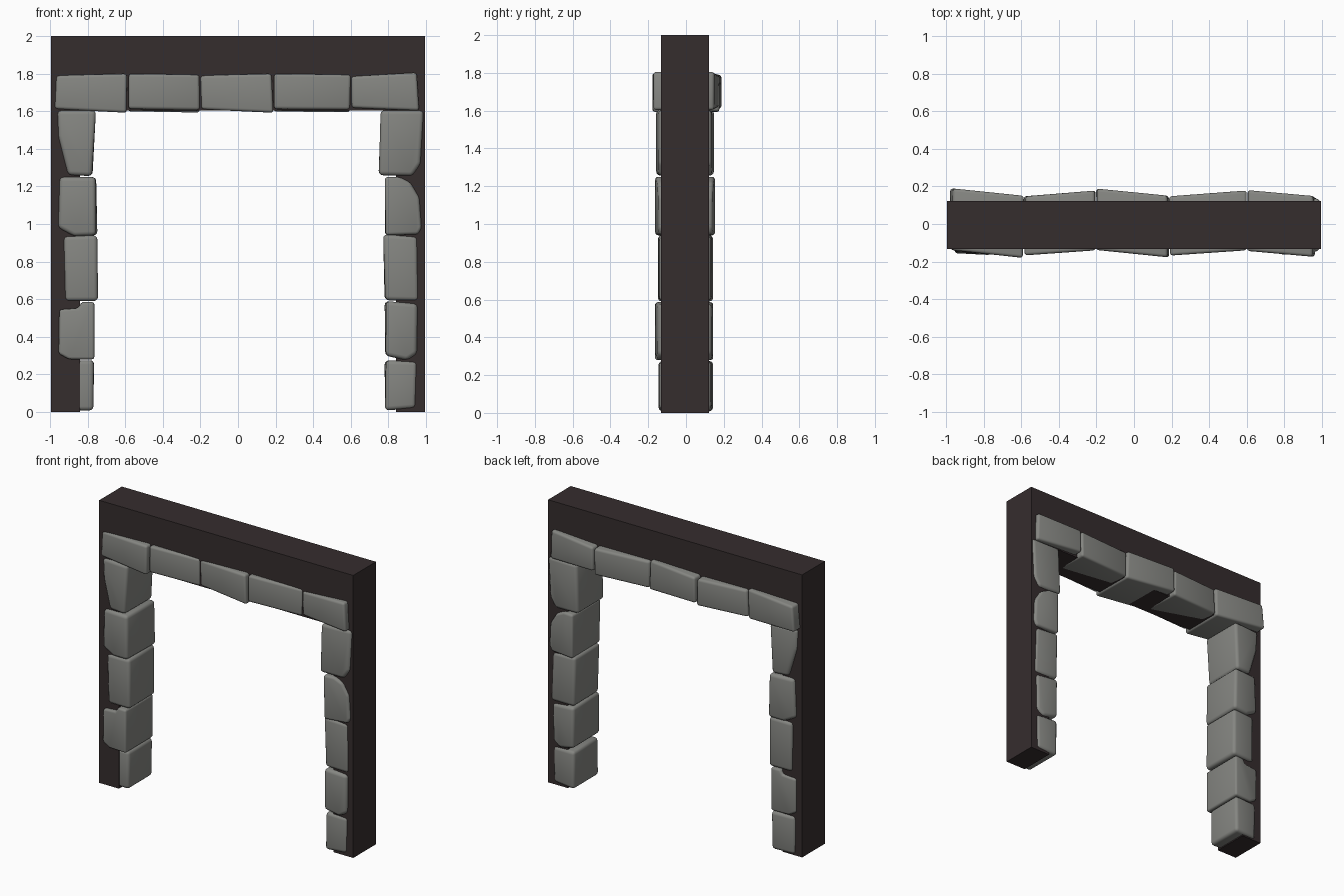
import bpy, bmesh, math, random

random.seed(4)


def material(name, rgb):
    m = bpy.data.materials.new(name)
    m.diffuse_color = (*rgb, 1)
    return m


dark = material("dark mortar", (0.036, 0.026, 0.027))
grey = material("grey stone", (0.235, 0.238, 0.222))


def slab(name, outline, front, back, mat, bevel=0.0, drop=0.0):
    """Extrude an xz outline; front/back are (y at left end, y at right end)."""
    bm = bmesh.new()
    xs = [p[0] for p in outline]
    x0, x1 = min(xs), max(xs)

    def y(pair, x):
        return pair[0] + (pair[1] - pair[0]) * (x - x0) / (x1 - x0)

    def jit():
        return random.uniform(-0.005, 0.005) if bevel else 0

    f = [bm.verts.new((x + jit(), y(front, x), z)) for x, z in outline]
    b = [bm.verts.new((x + jit(), y(back, x), z - drop)) for x, z in outline]
    n = len(f)
    bm.faces.new(f)
    bm.faces.new(b[::-1])
    for i in range(n):
        j = (i + 1) % n
        bm.faces.new((f[j], f[i], b[i], b[j]))
    bmesh.ops.recalc_face_normals(bm, faces=bm.faces)
    if bevel:
        bmesh.ops.bevel(bm, geom=list(bm.edges), offset=bevel, segments=3,
                        profile=0.5, affect='EDGES', clamp_overlap=True)
    me = bpy.data.meshes.new(name)
    bm.to_mesh(me)
    bm.free()
    me.materials.append(mat)
    ob = bpy.data.objects.new(name, me)
    bpy.context.collection.objects.link(ob)
    if bevel:
        bpy.ops.object.select_all(action='DESELECT')
        ob.select_set(True)
        bpy.context.view_layer.objects.active = ob
        bpy.ops.object.shade_smooth_by_angle(angle=math.radians(35))
    return ob


# Dark wall frame around the opening
slab("wall_frame", [(-0.995, 0), (-0.84, 0), (-0.84, 1.604), (0.84, 1.604), (0.84, 0),
                    (0.995, 0), (0.995, 2), (-0.995, 2)],
     (-0.132, -0.132), (0.122, 0.122), dark)

# Lintel stones, alternately turned
lintel = [
    ([(-.975, 1.612), (-.59, 1.592), (-.59, 1.80), (-.965, 1.79)], (-.138, -.18), (.19, .15), 0),
    ([(-.585, 1.613), (-.20, 1.606), (-.205, 1.795), (-.58, 1.80)], (-.167, -.14), (.147, .178), .014),
    ([(-.20, 1.61), (.185, 1.592), (.175, 1.80), (-.20, 1.79)], (-.138, -.178), (.188, .15), 0),
    ([(.188, 1.612), (.60, 1.608), (.60, 1.795), (.19, 1.80)], (-.168, -.14), (.147, .178), .014),
    ([(.60, 1.618), (.96, 1.603), (.95, 1.806), (.603, 1.785)], (-.143, -.175), (.18, .148), 0),
]
for i, (o, f, b, d) in enumerate(lintel):
    slab(f"lintel_stone_{i + 1}", o, f, b, grey, 0.016, d)

# Left jamb stones, bottom to top
left = [
    ([(-.94, .008), (-.768, .008), (-.768, .275), (-.94, .275)], (-.122, -.128), (.135, .145)),
    ([(-.95, .31), (-.90, .28), (-.762, .28), (-.765, .585), (-.83, .585), (-.85, .552), (-.955, .545)],
     (-.155, -.165), (.135, .145)),
    ([(-.918, .59), (-.745, .59), (-.752, .94), (-.925, .935)], (-.145, -.15), (.138, .145)),
    ([(-.955, .98), (-.87, .935), (-.752, .94), (-.757, 1.25), (-.945, 1.25)], (-.15, -.162), (.14, .155)),
    ([(-.90, 1.26), (-.775, 1.255), (-.76, 1.605), (-.965, 1.605), (-.955, 1.46)], (-.145, -.16), (.135, .15)),
]
for i, (o, f, b) in enumerate(left):
    slab(f"left_jamb_stone_{i + 1}", o, f, b, grey, 0.022 if len(o) < 7 else 0.014)

# Right jamb stones, bottom to top
right = [
    ([(.783, .008), (.95, .02), (.955, .27), (.783, .275)], (-.147, -.14), (.14, .132)),
    ([(.783, .30), (.90, .275), (.955, .31), (.96, .575), (.783, .59)], (-.165, -.15), (.145, .135)),
    ([(.782, .595), (.965, .59), (.96, .935), (.772, .945)], (-.147, -.14), (.14, .13)),
    ([(.783, .94), (.96, .945), (.972, .98), (.965, 1.14), (.92, 1.22), (.86, 1.25), (.785, 1.25)],
     (-.165, -.145), (.155, .14)),
    ([(.752, 1.26), (.93, 1.255), (.975, 1.32), (.985, 1.605), (.762, 1.605)], (-.16, -.145), (.14, .135)),
]
for i, (o, f, b) in enumerate(right):
    slab(f"right_jamb_stone_{i + 1}", o, f, b, grey, 0.022 if len(o) < 7 else 0.016)
